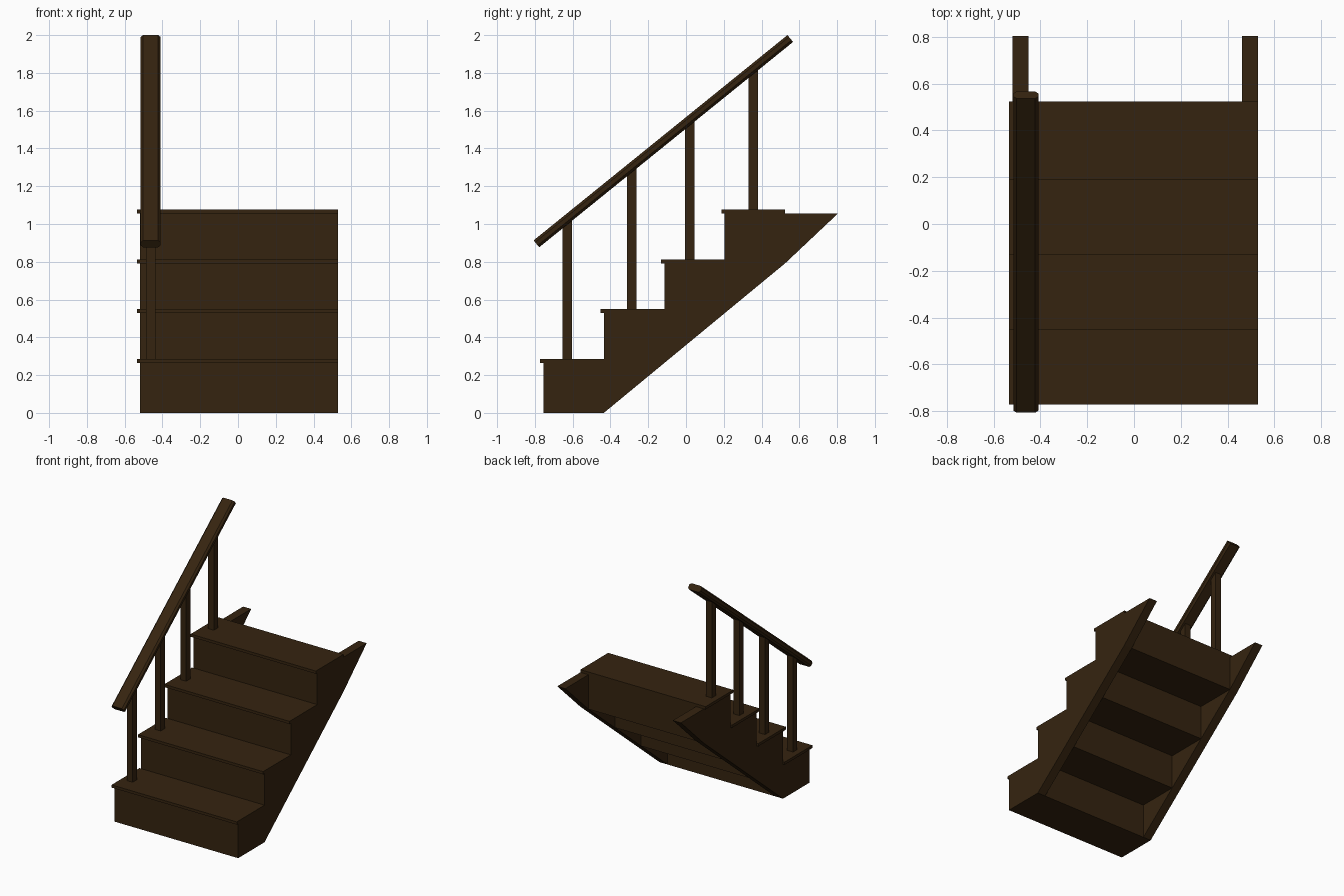
import bpy, bmesh, math
from mathutils import Vector, Matrix

cube = bpy.data.objects.get("Cube")
if cube:
    bpy.data.objects.remove(cube, do_unlink=True)

wood = bpy.data.materials.new("dark brown wood")
wood.use_nodes = True
wood.diffuse_color = (0.036, 0.0175, 0.005, 1)
bsdf = next(n for n in wood.node_tree.nodes if n.type == "BSDF_PRINCIPLED")
bsdf.inputs["Base Color"].default_value = wood.diffuse_color
bsdf.inputs["Roughness"].default_value = 0.8


def finish(name, bm):
    bmesh.ops.recalc_face_normals(bm, faces=bm.faces)
    mesh = bpy.data.meshes.new(name)
    bm.to_mesh(mesh)
    bm.free()
    mesh.materials.append(wood)
    obj = bpy.data.objects.new(name, mesh)
    bpy.context.collection.objects.link(obj)
    return obj


def box(name, low, high):
    low, high = Vector(low), Vector(high)
    bm = bmesh.new()
    bmesh.ops.create_cube(bm, size=1)
    bmesh.ops.scale(bm, vec=high - low, verts=bm.verts)
    bmesh.ops.translate(bm, vec=(low + high) / 2, verts=bm.verts)
    return finish(name, bm)


def side_profile(name, points, x0, x1):
    """Extrude a (y, z) outline from x0 to x1."""
    bm = bmesh.new()
    face = bm.faces.new([bm.verts.new((x0, y, z)) for y, z in points])
    new = bmesh.ops.extrude_face_region(bm, geom=[face])["geom"]
    bmesh.ops.translate(bm, vec=(x1 - x0, 0, 0),
                        verts=[v for v in new if isinstance(v, bmesh.types.BMVert)])
    return finish(name, bm)


STEPS, RUN, RISE, FRONT = 4, 0.32, 0.264, -0.755
LEFT, RIGHT, TREAD = -0.52, 0.53, 0.021

# Sawtooth stringers with a pointed overhang behind the top step
outline = [(FRONT, 0)]
for i in range(STEPS):
    y, z = FRONT + RUN * i, RISE * (i + 1)
    outline += [(y, z), (y + RUN, z)]
outline[-1] = (0.805, RISE * STEPS)
outline += [(0.525, RISE * (STEPS - 1)), (FRONT + RUN, 0)]
side_profile("right_stringer", outline, LEFT, LEFT + 0.068)
side_profile("left_stringer", outline, RIGHT - 0.068, RIGHT)

# Stacked step blocks and their overhanging treads
for i in range(STEPS):
    y, z = FRONT + RUN * i, RISE * i
    box(f"step_block_{i + 1}", (LEFT + 0.068, y, z), (RIGHT - 0.068, y + RUN, z + RISE))
    back = 0.525 if i == STEPS - 1 else y + RUN
    box(f"tread_{i + 1}", (LEFT - 0.014, y - 0.017, z + RISE),
        (RIGHT, back, z + RISE + TREAD))

# Handrail with chamfered long edges
start, end = Vector((-0.4625, -0.792, 0.895)), Vector((-0.4625, 0.552, 1.982))
span = end - start
rail_bm = bmesh.new()
bmesh.ops.create_cube(rail_bm, size=1)
bmesh.ops.scale(rail_bm, vec=(0.106, span.length, 0.047), verts=rail_bm.verts)
long_edges = [e for e in rail_bm.edges
              if abs(e.verts[0].co.y - e.verts[1].co.y) > 1]
bmesh.ops.bevel(rail_bm, geom=long_edges, offset=0.013, segments=1, affect="EDGES")
tilt = math.atan2(span.z, span.y)
bmesh.ops.transform(rail_bm, verts=rail_bm.verts,
                    matrix=Matrix.Translation((start + end) / 2) @ Matrix.Rotation(tilt, 4, "X"))
finish("handrail", rail_bm)

# Square posts, cut to the slope of the rail
slope = span.z / span.y
for i, y in enumerate((-0.628, -0.288, 0.021, 0.357)):
    y0, y1 = y - 0.025, y + 0.025
    foot = RISE * (i + 1) + TREAD
    tops = [start.z + slope * (v - start.y) - 0.015 for v in (y0, y1)]
    side_profile(f"rail_post_{i + 1}",
                 [(y0, foot), (y1, foot), (y1, tops[1]), (y0, tops[0])], -0.487, -0.438)
